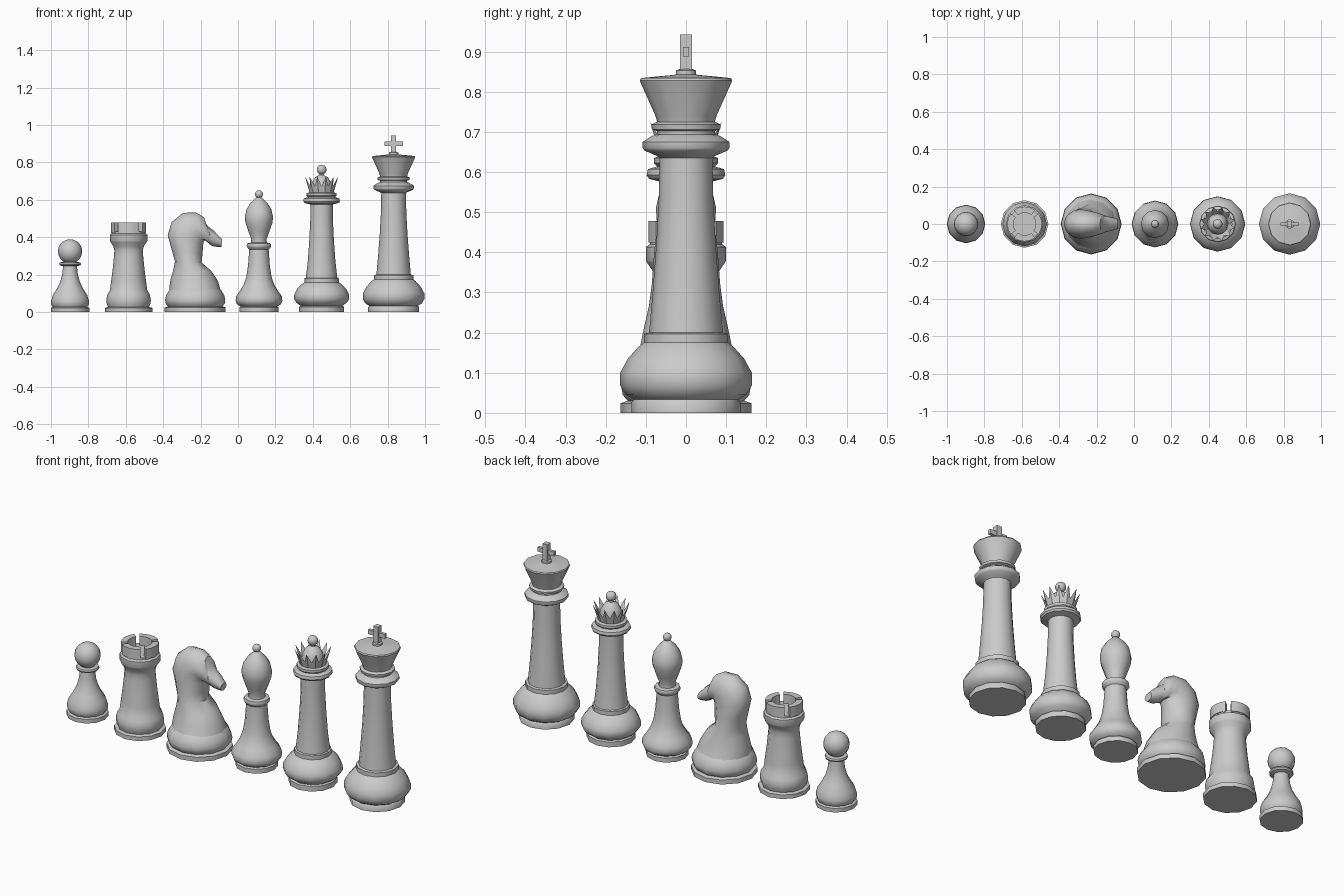
import bpy, bmesh, math
from mathutils import Vector

SIDES = 12

def finish(name, bm, angle=40):
    bmesh.ops.recalc_face_normals(bm, faces=bm.faces[:])
    me = bpy.data.meshes.new(name)
    bm.to_mesh(me)
    bm.free()
    ob = bpy.data.objects.new(name, me)
    bpy.context.collection.objects.link(ob)
    bpy.ops.object.select_all(action='DESELECT')
    ob.select_set(True)
    bpy.context.view_layer.objects.active = ob
    bpy.ops.object.shade_smooth_by_angle(angle=math.radians(angle))
    return ob

def skin(name, rings, caps=True, angle=40):
    """Bridge a list of equal-length point rings."""
    bm = bmesh.new()
    vs = [[bm.verts.new(p) for p in ring] for ring in rings]
    n = len(vs[0])
    for a, b in zip(vs, vs[1:]):
        for i in range(n):
            j = (i + 1) % n
            bm.faces.new((a[i], a[j], b[j], b[i]))
    if caps:
        bm.faces.new(vs[0][::-1])
        bm.faces.new(vs[-1])
    return finish(name, bm, angle)

def circle(cx, r, z, n=SIDES):
    return [(cx + r * math.cos(2 * math.pi * i / n),
             r * math.sin(2 * math.pi * i / n), z) for i in range(n)]

def lathe(name, cx, profile):
    return skin(name, [circle(cx, r, z) for r, z in profile])

def ball(name, cx, z, r):
    bm = bmesh.new()
    bmesh.ops.create_uvsphere(bm, u_segments=16, v_segments=10, radius=r)
    bmesh.ops.translate(bm, verts=bm.verts, vec=(cx, 0, z))
    return finish(name, bm)

def box(name, loc, size):
    bm = bmesh.new()
    bmesh.ops.create_cube(bm, size=1)
    bmesh.ops.scale(bm, verts=bm.verts, vec=size)
    bmesh.ops.translate(bm, verts=bm.verts, vec=loc)
    return finish(name, bm)

# Pawn
PX = -0.898
lathe("pawn_body", PX, [(.103, 0), (.103, .022), (.092, .027), (.101, .042), (.101, .06),
      (.092, .09), (.07, .125), (.053, .16), (.042, .2), (.037, .245), (.055, .25),
      (.058, .257), (.055, .265), (.035, .268), (.035, .28)])
ball("pawn_head", PX, .324, .065)

# Rook with four curved battlements
RX = -0.585
lathe("rook_body", RX, [(.127, 0), (.127, .022), (.11, .027), (.117, .045), (.119, .065),
      (.113, .095), (.1, .115), (.094, .16), (.085, .23), (.078, .3), (.076, .33),
      (.082, .352), (.097, .374), (.1, .38), (.1, .413), (.09, .42), (.09, .43)])
for k in range(4):
    rings = []
    for s in range(5):
        a = math.radians(90 * k - 37 + 74 * s / 4)
        rings.append([(RX + r * math.cos(a), r * math.sin(a), z)
                      for r, z in ((.06, .425), (.093, .425), (.093, .478), (.06, .478))])
    skin(f"rook_battlement_{k}", rings)

# Knight: turned base, horse loft of (back point, front point, half width)
KX = -0.229
lathe("knight_base", KX, [(.163, 0), (.163, .024), (.145, .03), (.158, .045), (.161, .065),
      (.155, .09), (.142, .112), (.13, .125)])
sections = [((-.368, .105), (-.09, .105), .14), ((-.364, .16), (-.107, .165), .115),
            ((-.347, .22), (-.143, .22), .103), ((-.337, .27), (-.195, .265), .092),
            ((-.355, .335), (-.19, .31), .085), ((-.376, .41), (-.185, .37), .08),
            ((-.355, .48), (-.178, .385), .076), ((-.295, .53), (-.165, .375), .068),
            ((-.225, .532), (-.152, .362), .058), ((-.182, .507), (-.14, .355), .048),
            ((-.168, .465), (-.128, .35), .042), ((-.125, .43), (-.105, .348), .034),
            ((-.085, .388), (-.088, .348), .026)]
rings = []
for b, f, w in sections:
    back, front = Vector((b[0], 0, b[1])), Vector((f[0], 0, f[1]))
    mid, half = (back + front) / 2, (front - back) / 2
    rings.append([mid + half * math.cos(t) + Vector((0, w * math.sin(t), 0))
                  for t in (2 * math.pi * i / SIDES for i in range(SIDES))])
skin("knight_horse", rings)

# Bishop
BX = 0.112
lathe("bishop_body", BX, [(.105, 0), (.105, .024), (.098, .03), (.118, .042), (.125, .06),
      (.122, .085), (.1, .115), (.08, .15), (.067, .19), (.058, .25), (.052, .335),
      (.062, .345), (.066, .355), (.062, .367), (.042, .371), (.041, .39), (.056, .43),
      (.073, .48), (.075, .51), (.066, .55), (.045, .583), (.02, .607), (.01, .615)])
ball("bishop_tip", BX, .63, .021)

# Queen
QX = 0.447
lathe("queen_body", QX, [(.12, 0), (.12, .028), (.112, .033), (.135, .05), (.148, .07),
      (.146, .095), (.13, .125), (.105, .15), (.092, .158), (.092, .18), (.084, .183),
      (.074, .27), (.066, .38), (.06, .5), (.06, .575), (.092, .583), (.098, .592),
      (.095, .607), (.072, .614), (.08, .622), (.08, .635), (.058, .642), (.052, .69),
      (.035, .72), (.012, .732), (.01, .745)])
ball("queen_ball", QX, .761, .026)

# Queen crown with twelve flared points
n = 24
low, inner = circle(QX, .064, .637, n), circle(QX, .052, .645, n)
tips = []
for i in range(n):
    r, z = ((.092, .725) if i % 2 else (.07, .672))
    a = 2 * math.pi * i / n
    tips.append((QX + r * math.cos(a), r * math.sin(a), z))
skin("queen_crown", [low, tips, inner, low], caps=False, angle=30)

# King
GX = 0.832
lathe("king_body", GX, [(.136, 0), (.136, .026), (.13, .033), (.15, .045), (.164, .068),
      (.164, .1), (.145, .135), (.118, .165), (.105, .175), (.105, .197), (.092, .2),
      (.083, .3), (.074, .42), (.068, .53), (.066, .635), (.072, .64), (.103, .653),
      (.108, .66), (.108, .675), (.085, .69), (.072, .694), (.072, .702), (.085, .706),
      (.087, .718), (.072, .725), (.076, .74), (.112, .82), (.115, .828), (.112, .834),
      (.03, .842), (.025, .843), (.025, .853), (.014, .857)])
box("king_cross_upright", (GX, 0, .898), (.028, .03, .09))
box("king_cross_arm", (GX, 0, .9), (.1, .016, .024))
